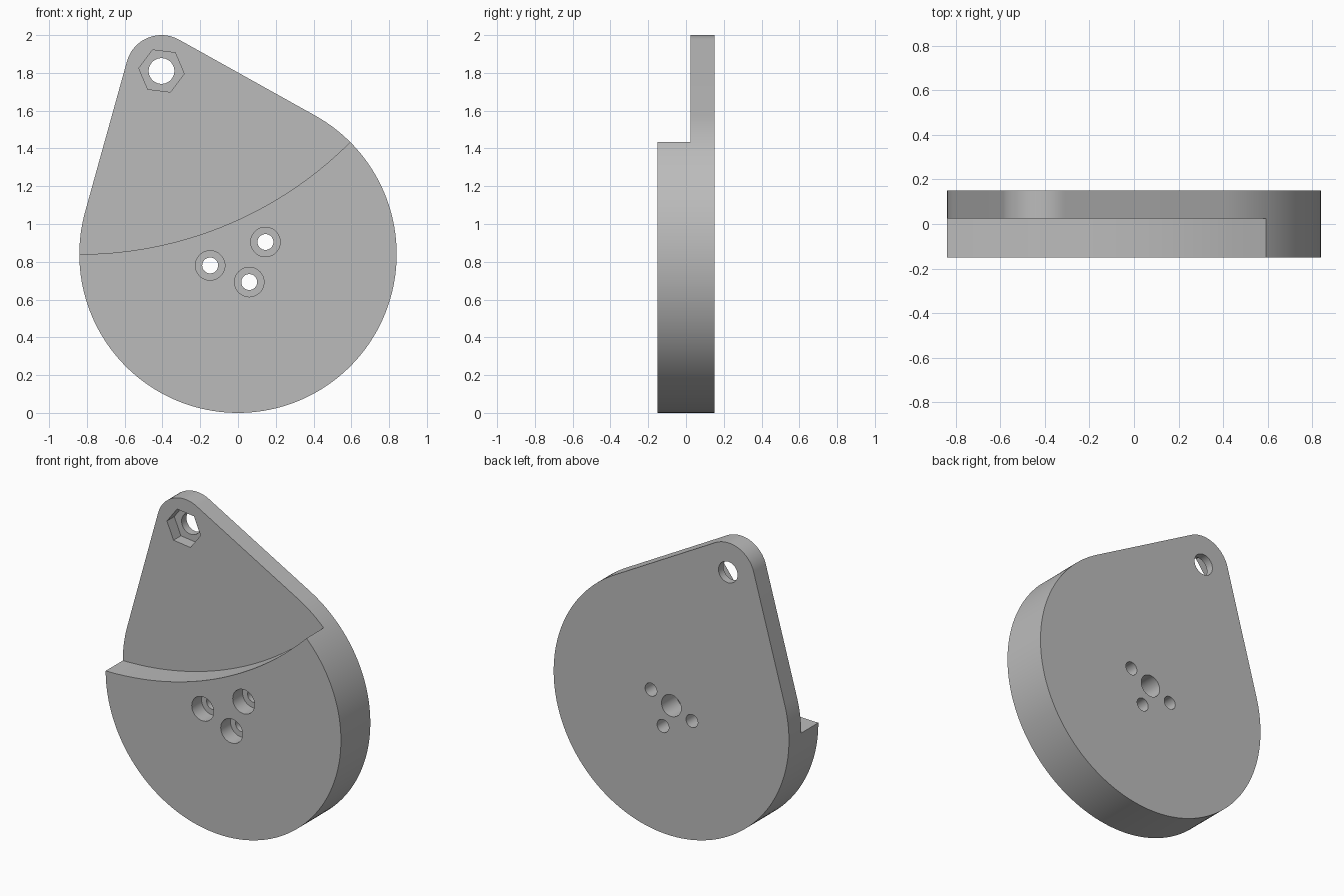
import bpy, bmesh, math

if "Cube" in bpy.data.objects:
    bpy.data.objects.remove(bpy.data.objects["Cube"])

R, r = 0.84, 0.19            # main disc and hanging lobe radii
DISC = (0.0, 0.84)
LOBE = (-0.405, 1.81)
BACK, STEP, FRONT = 0.15, 0.025, -0.15

grey = bpy.data.materials.new("plain grey")
grey.diffuse_color = (0.5, 0.5, 0.5, 1)
grey.use_nodes = True
grey.node_tree.nodes["Principled BSDF"].inputs["Base Color"].default_value = grey.diffuse_color


def arc(c, rad, a0, a1, n):
    return [(c[0] + rad * math.cos(a0 + (a1 - a0) * i / n),
             c[1] + rad * math.sin(a0 + (a1 - a0) * i / n)) for i in range(n + 1)]


def prism(name, outline, y0, y1):
    """Extrude an x/z outline from y0 to y1."""
    bm = bmesh.new()
    face = bm.faces.new([bm.verts.new((x, y0, z)) for x, z in outline])
    ext = bmesh.ops.extrude_face_region(bm, geom=[face])
    for v in ext["geom"]:
        if isinstance(v, bmesh.types.BMVert):
            v.co.y = y1
    bmesh.ops.recalc_face_normals(bm, faces=bm.faces)
    me = bpy.data.meshes.new(name)
    bm.to_mesh(me)
    bm.free()
    me.materials.append(grey)
    ob = bpy.data.objects.new(name, me)
    bpy.context.collection.objects.link(ob)
    return ob


def cut(body, outline, y0, y1):
    """Subtract a prism from the body, then drop the cutter."""
    tool = prism("cutter", outline, y0, y1)
    tool.hide_render = True
    mod = body.modifiers.new("cut", 'BOOLEAN')
    mod.operation, mod.solver, mod.object = 'DIFFERENCE', 'EXACT', tool
    bpy.context.view_layer.objects.active = body
    bpy.ops.object.modifier_apply(modifier=mod.name)
    bpy.data.objects.remove(tool)


def circle(c, rad, n=48):
    return arc(c, rad, 0, 2 * math.pi, n)[:-1]


# Teardrop body: disc and lobe joined by their outer tangents
dx, dz = LOBE[0] - DISC[0], LOBE[1] - DISC[1]
phi = math.atan2(dz, dx)
t = math.acos((R - r) / math.hypot(dx, dz))
body = prism("teardrop_body",
             arc(DISC, R, phi + t, phi - t + 2 * math.pi, 120)
             + arc(LOBE, r, phi - t, phi + t, 32), FRONT, BACK)

# Step: thin upper plate above a broad curved shoulder
SR = 2.028
shoulder = arc((-0.84, 0.84 + SR), SR, -math.pi / 2, -math.pi / 2 + 0.9, 60)
cut(body, [(-1.2, 0.84)] + shoulder + [(shoulder[-1][0], 2.5), (-1.2, 2.5)],
    FRONT - 0.1, STEP)

# Hanging hole with hexagonal nut pocket
cut(body, circle(LOBE, 0.068), -0.3, 0.3)
h = math.radians(-7)
cut(body, arc(LOBE, 0.121, h, h + 2 * math.pi, 6)[:-1], -0.1, STEP + 0.075)

# Three counterbored screw holes around the centre
for deg in (24, 202, 292):
    a = math.radians(deg)
    c = (DISC[0] + 0.159 * math.cos(a), DISC[1] + 0.159 * math.sin(a))
    cut(body, circle(c, 0.042), -0.3, 0.3)
    cut(body, circle(c, 0.078), -0.3, FRONT + 0.1)

# Blind centre bore in the back
cut(body, circle(DISC, 0.07), BACK - 0.15, 0.3)

bpy.ops.object.select_all(action='DESELECT')
body.select_set(True)
bpy.context.view_layer.objects.active = body
bpy.ops.object.shade_smooth_by_angle(angle=math.radians(30))
